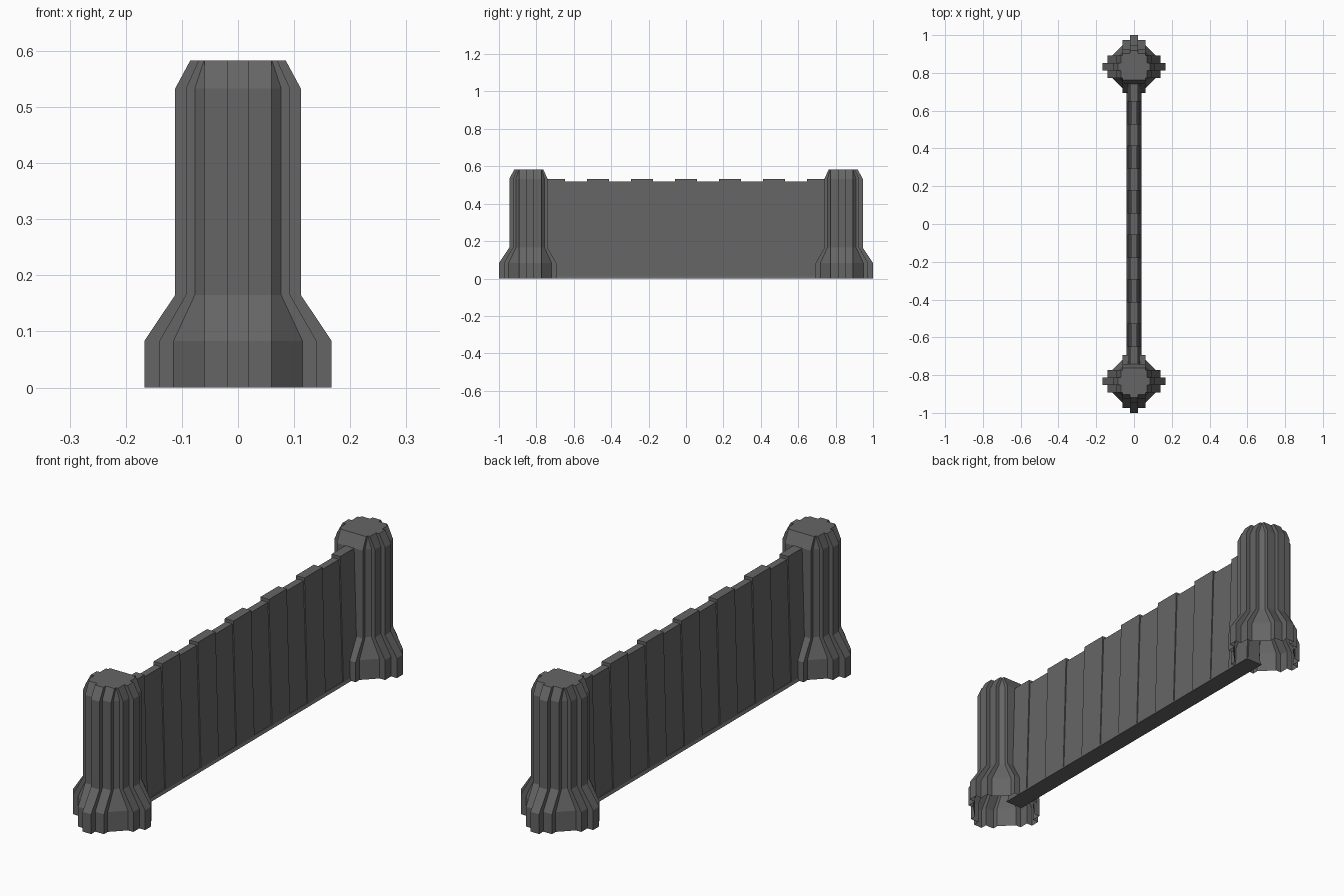
import bpy, bmesh, math
from mathutils import Matrix, Vector

if "Cube" in bpy.data.objects:
    bpy.data.objects.remove(bpy.data.objects["Cube"])

stone = bpy.data.materials.new("dark_grey_stone")
stone.diffuse_color = (0.13, 0.13, 0.13, 1)
stone.use_nodes = True
stone.node_tree.nodes["Principled BSDF"].inputs["Base Color"].default_value = stone.diffuse_color


def finish(bm, name):
    me = bpy.data.meshes.new(name)
    bm.to_mesh(me)
    bm.free()
    me.materials.append(stone)
    ob = bpy.data.objects.new(name, me)
    bpy.context.collection.objects.link(ob)
    return ob


# Ribbed pillar: stepped cross-section, the rib facing the wall is left out
def ring(a, b, c, z):
    pts = []
    for k in range(4):
        rot = Matrix.Rotation(k * math.pi / 2, 3, 'Z')
        if k == 3:
            quarter = [(b, .06)]
        else:
            quarter = [(a, -.02), (a, .02), (b, .02), (b, .06)]
        quarter += [(c, .06), (.06, c), (.06, b)]
        if k != 2:
            quarter.append((.02, b))
        pts += [rot @ Vector((x, y, z)) for x, y in quarter]
    return pts


def pillar(name, y, angle):
    levels = [(.167, .14, .115, 0), (.167, .14, .115, .083),
              (.112, .093, .077, .165), (.112, .093, .077, .533),
              (.085, .07, .0605, .583)]
    bm = bmesh.new()
    rows = [[bm.verts.new(p) for p in ring(*l)] for l in levels]
    n = len(rows[0])
    for lo, hi in zip(rows, rows[1:]):
        for i in range(n):
            j = (i + 1) % n
            bm.faces.new((lo[i], lo[j], hi[j], hi[i]))
    bm.faces.new(rows[-1])          # flat top, open underneath
    bmesh.ops.transform(bm, verts=bm.verts,
                        matrix=Matrix.Translation((0, y, 0)) @ Matrix.Rotation(angle, 4, 'Z'))
    finish(bm, name)


pillar("back_pillar", .833, 0)
pillar("front_pillar", -.833, math.pi)


# Tapered slab running along y
def slab(name, y0, y1, z0, z1, w0, w1):
    bm = bmesh.new()
    ends = [[bm.verts.new((x, y, z)) for x, z in
             ((-w0, z0), (w0, z0), (w1, z1), (-w1, z1))] for y in (y0, y1)]
    for i in range(4):
        j = (i + 1) % 4
        bm.faces.new((ends[0][i], ends[0][j], ends[1][j], ends[1][i]))
    bm.faces.new(ends[0])
    bm.faces.new(ends[1])
    bmesh.ops.recalc_face_normals(bm, faces=bm.faces)
    finish(bm, name)


# Wall core, footing and alternating raised panels
slab("wall_core", -.77, .77, .005, .52, .031, .015)
slab("wall_footing", -.77, .77, 0, .012, .04, .034)
for i in range(-3, 4):
    mid = i * .2355
    slab("raised_panel", max(mid - .059, -.77), min(mid + .059, .77), .01, .533, .035, .02)
